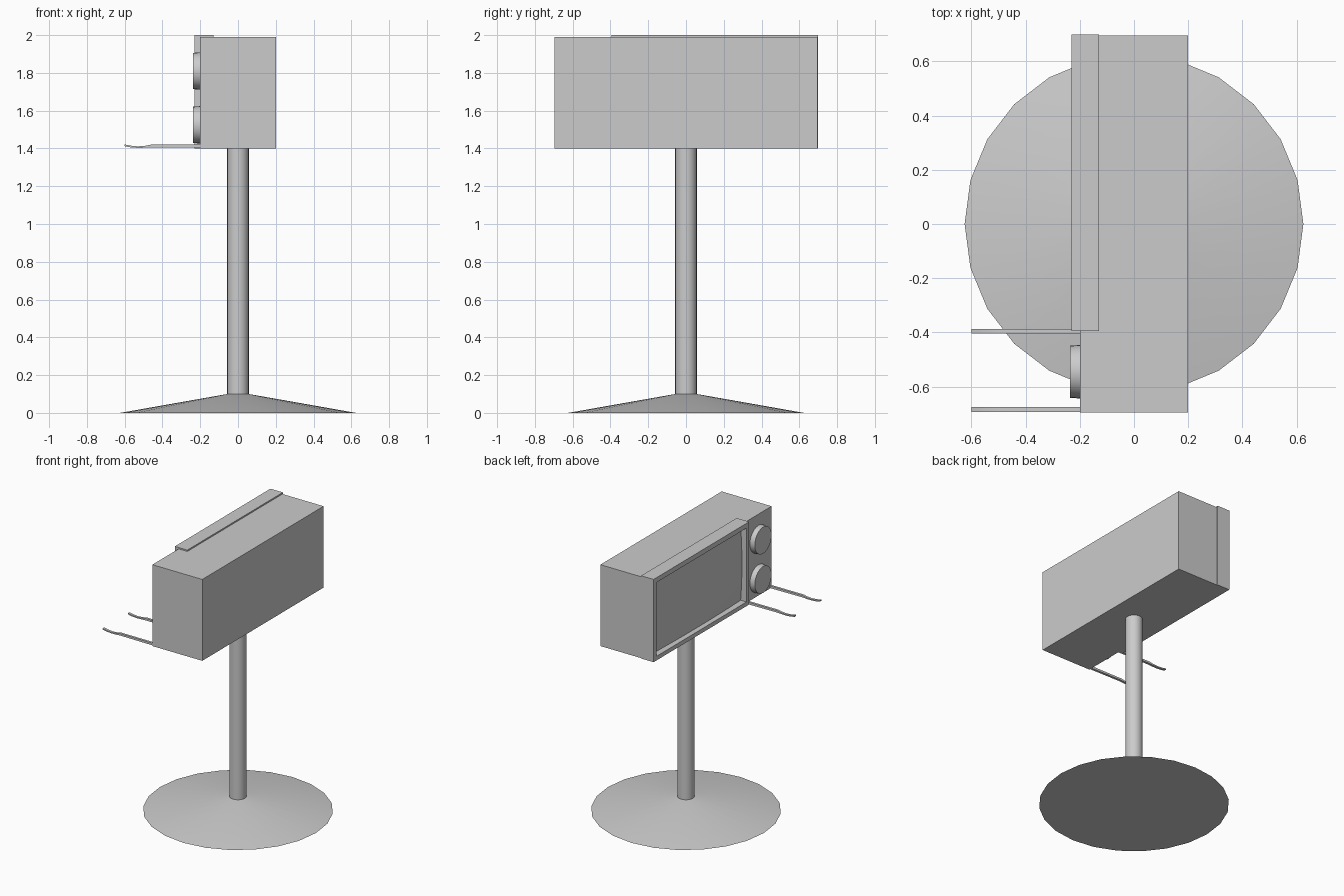
import bpy, bmesh, math
from mathutils import Matrix

if "Cube" in bpy.data.objects:
    bpy.data.objects.remove(bpy.data.objects["Cube"])


def finish(name, bm, smooth=None):
    bmesh.ops.recalc_face_normals(bm, faces=bm.faces)
    me = bpy.data.meshes.new(name)
    bm.to_mesh(me)
    bm.free()
    ob = bpy.data.objects.new(name, me)
    bpy.context.collection.objects.link(ob)
    if smooth:
        bpy.context.view_layer.objects.active = ob
        ob.select_set(True)
        bpy.ops.object.shade_smooth_by_angle(angle=math.radians(smooth))
        ob.select_set(False)
    return ob


def box(name, x, y, z):
    bm = bmesh.new()
    bmesh.ops.create_cube(bm, size=1)
    for v in bm.verts:
        v.co = [(a + b) / 2 + c * (b - a) for (a, b), c in zip((x, y, z), v.co)]
    return finish(name, bm)


def cone(name, r1, r2, depth, matrix, sides=24):
    bm = bmesh.new()
    bmesh.ops.create_cone(bm, cap_ends=True, segments=sides, radius1=r1,
                          radius2=r2, depth=depth, matrix=matrix)
    return finish(name, bm, 40)


# Stand: shallow conical foot and round pole
spin = Matrix.Rotation(math.pi / 2, 4, 'Z')
cone("base", 0.625, 0.057, 0.1, Matrix.Translation((0, 0, 0.05)) @ spin)
cone("pole", 0.057, 0.057, 1.31, Matrix.Translation((0, 0, 0.75)) @ spin)

# Cabinet and raised screen surround, with a shared recess
body = box("cabinet", (-0.2, 0.2), (-0.695, 0.695), (1.4, 1.99))
frame = box("screen_frame", (-0.23, -0.13), (-0.395, 0.7), (1.4, 2.0))
cutter = box("recess_cutter", (-0.3, -0.165), (-0.365, 0.665), (1.43, 1.965))
cutter.hide_render = True
cutter.hide_viewport = True
for ob in (body, frame):
    mod = ob.modifiers.new("recess", 'BOOLEAN')
    mod.operation = 'DIFFERENCE'
    mod.solver = 'EXACT'
    mod.object = cutter

# Gently bulging screen inside the recess
bm = bmesh.new()
bmesh.ops.create_grid(bm, x_segments=16, y_segments=10, size=1)
for v in bm.verts:
    u, w = v.co.x, v.co.y
    bulge = 0.02 * (1 - 0.5 * u * u - 0.5 * w * w)
    v.co = (-0.183 - bulge, 0.15 + 0.515 * u, 1.6975 + 0.2675 * w)
finish("screen", bm, 40)

# Two round control knobs
for i, z in enumerate((1.81, 1.525)):
    cone(f"knob_{i + 1}", 0.1, 0.096, 0.05,
         Matrix.Translation((-0.212, -0.545, z)) @ Matrix.Rotation(-math.pi / 2, 4, 'Y'), 28)

# Two thin arms with dished tips, profile in x/z
profile = [(-0.19, 1.42), (-0.46, 1.42), (-0.49, 1.414), (-0.53, 1.411), (-0.57, 1.415),
           (-0.6, 1.421), (-0.6, 1.412), (-0.57, 1.406), (-0.53, 1.403),
           (-0.49, 1.404), (-0.46, 1.406), (-0.19, 1.404)]
for i, y in enumerate((-0.404, -0.693)):
    bm = bmesh.new()
    face = bm.faces.new([bm.verts.new((px, y, pz)) for px, pz in profile])
    ext = bmesh.ops.extrude_face_region(bm, geom=[face])
    bmesh.ops.translate(bm, vec=(0, 0.017, 0),
                        verts=[g for g in ext["geom"] if isinstance(g, bmesh.types.BMVert)])
    finish(f"arm_{i + 1}", bm, 30)
